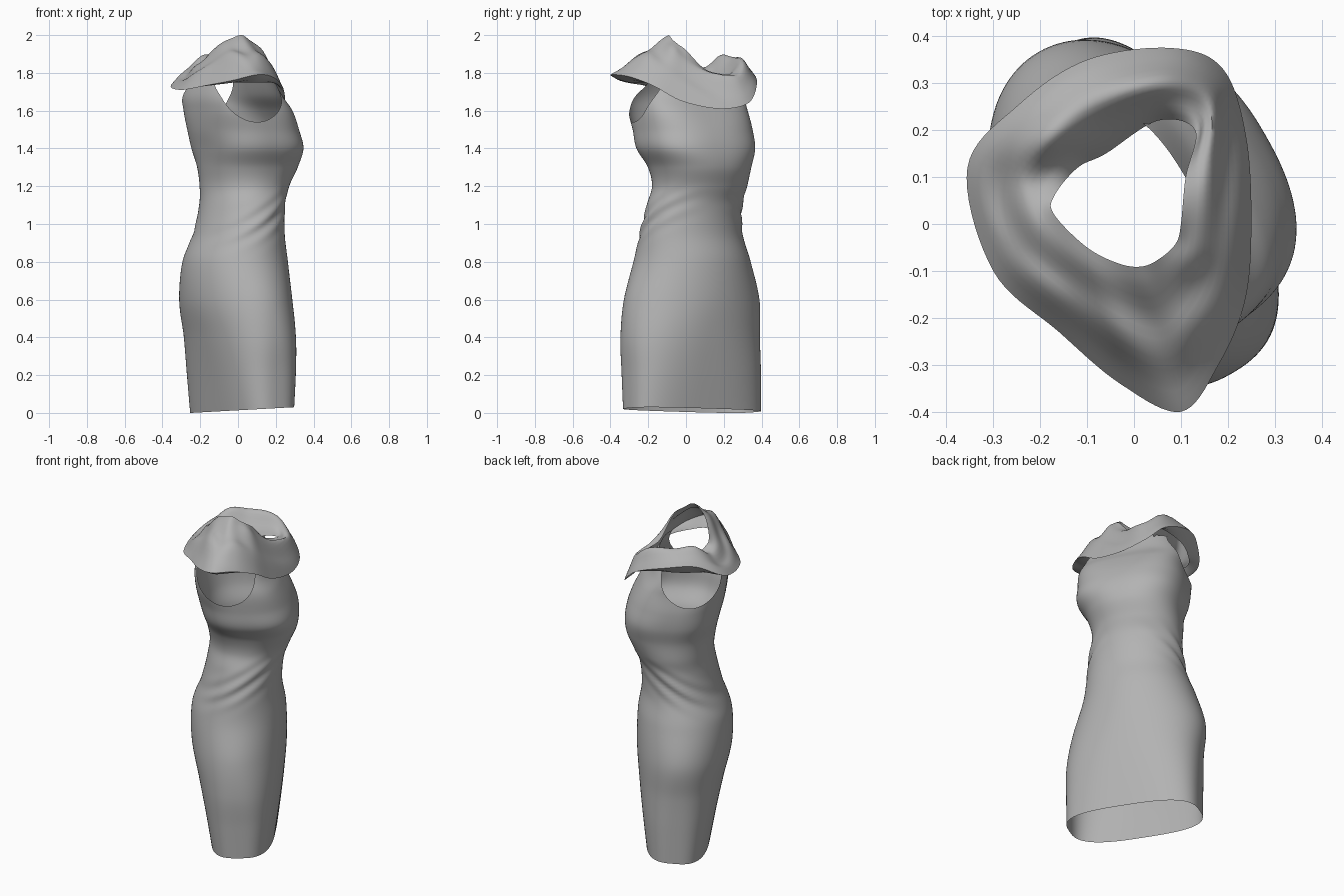
import bpy, bmesh, math
from mathutils import Vector
from mathutils.bvhtree import BVHTree

cube = bpy.data.objects.get("Cube")
if cube:
    bpy.data.objects.remove(cube, do_unlink=True)

# One grey cloth colour
cloth = bpy.data.materials.new("grey cloth")
cloth.use_nodes = True
grey = (0.45, 0.45, 0.45, 1)
cloth.diffuse_color = grey
bsdf = cloth.node_tree.nodes["Principled BSDF"]
bsdf.inputs["Base Color"].default_value = grey
bsdf.inputs["Roughness"].default_value = 0.8

TURN = math.radians(30)                      # direction the wearer faces
FRONT = Vector((math.cos(TURN), math.sin(TURN), 0))
SIDE = Vector((-math.sin(TURN), math.cos(TURN), 0))


def spline(rows, t, closed=False):
    """Smooth interpolation through rows of numbers."""
    n = len(rows)
    i = int(math.floor(t))
    if not closed:
        i = min(i, n - 2)
    f = t - i
    pick = (lambda k: rows[k % n]) if closed else (lambda k: rows[max(0, min(n - 1, k))])
    out = []
    for a, b, c, d in zip(pick(i - 1), pick(i), pick(i + 1), pick(i + 2)):
        out.append(b + 0.5 * f * (c - a + f * (2*a - 5*b + 4*c - d + f * (3*(b - c) + d - a))))
    return out


def loft(bm, rings):
    """Join closed rings of points into a sheet."""
    loops = [[bm.verts.new(p) for p in ring] for ring in rings]
    for low, high in zip(loops, loops[1:]):
        for i in range(len(low)):
            j = (i + 1) % len(low)
            bm.faces.new((low[i], low[j], high[j], high[i]))


def finish(bm, name):
    bmesh.ops.recalc_face_normals(bm, faces=bm.faces)
    mesh = bpy.data.meshes.new(name)
    bm.to_mesh(mesh)
    bm.free()
    mesh.materials.append(cloth)
    obj = bpy.data.objects.new(name, mesh)
    bpy.context.collection.objects.link(obj)
    bpy.ops.object.select_all(action="DESELECT")
    obj.select_set(True)
    bpy.context.view_layer.objects.active = obj
    bpy.ops.object.shade_smooth_by_angle(angle=math.radians(50))


# Dress body: height, centre x, centre y, half width, half depth, squareness
BODY = [
    (0.0, .022, .032, .388, .175, 3), (0.2, .018, .028, .39, .205, 2.7),
    (0.4, .01, .022, .393, .236, 2.3), (0.6, -.012, .03, .385, .265, 2),
    (0.8, -.015, .032, .325, .262, 2), (.95, .005, .028, .285, .226, 2),
    (1.1, .022, .045, .265, .214, 2), (1.2, .034, .072, .256, .226, 2.1),
    (1.3, .05, .072, .268, .252, 2.3), (1.4, .05, .052, .305, .265, 2.6),
    (1.5, .027, .035, .31, .262, 2.6), (1.6, 0, .01, .306, .24, 3),
    (1.68, -.03, 0, .3, .21, 3), (1.78, -.035, 0, .26, .175, 2.6)]


def power(v, n):
    return math.copysign(abs(v) ** (2 / n), v)


def body_ring(t, count=120):
    z, cx, cy, wide, deep, n = spline(BODY, t)
    ring = []
    for k in range(count):
        a = math.tau * k / count
        c, s = math.cos(a), math.sin(a)
        # diagonal gathers at both sides of the waist
        band = math.exp(-((z - 1.02 - .09 * c) / .08) ** 2) * s * s
        swell = 1 + .025 * band * math.sin(62 * (z - .16 * c))
        p = Vector((cx, cy, z))
        p += FRONT * (deep * power(c, n) * swell) + SIDE * (wide * power(s, n) * swell)
        p.z += max(0, p.x + .25) * .055 * max(0, 1 - z / .4)   # sloping hem
        ring.append(p)
    return ring


body = bmesh.new()
STEPS = 117
loft(body, [body_ring((len(BODY) - 1) * i / STEPS) for i in range(STEPS + 1)])

# Armholes: remove an ellipse on both sides, then round its edge on the cloth
HOLE_F, HOLE_Z, HOLE_W, HOLE_H = -.05, 1.70, .165, .16
surface = BVHTree.FromBMesh(body)


def hole_offset(p):
    return Vector(((p.dot(FRONT) - HOLE_F) / HOLE_W, (p.z - HOLE_Z) / HOLE_H))


inside = [f for f in body.faces
          if abs(f.calc_center_median().dot(SIDE)) > .1
          and hole_offset(f.calc_center_median()).length < 1]
bmesh.ops.delete(body, geom=inside, context="FACES")
for v in body.verts:
    d = hole_offset(v.co)
    if v.is_boundary and 1.5 < v.co.z < 1.775 and .6 < d.length < 1.5:
        d.normalize()
        out = SIDE * math.copysign(1, v.co.dot(SIDE))
        start = FRONT * (HOLE_F + HOLE_W * d.x) + out
        start.z = min(HOLE_Z + HOLE_H * d.y, 1.779)
        hit = surface.ray_cast(start, -out)[0]
        if hit:
            v.co = hit
finish(body, "dress_body")

# Cowl collar: outer edge x y z, inner edge x y z, lift of the roll between
COLLAR = [
    (.25, -.02, 1.65, .10, .0, 1.92, .03), (.24, .18, 1.61, .11, .1, 1.82, .05),
    (.19, .33, 1.64, .13, .2, 1.79, .06), (.08, .375, 1.74, .05, .22, 1.77, .09),
    (-.1, .35, 1.8, -.06, .15, 1.75, .1), (-.245, .255, 1.81, -.12, .12, 1.77, .09),
    (-.355, .12, 1.735, -.17, .06, 1.84, .02), (-.3, -.1, 1.71, -.17, .02, 1.88, .01),
    (-.16, -.23, 1.735, -.1, -.05, 1.95, .03), (-.03, -.34, 1.76, -.03, -.085, 1.985, .03),
    (.1, -.4, 1.79, .02, -.09, 2.0, .0), (.18, -.3, 1.78, .06, -.07, 1.975, .02),
    (.235, -.17, 1.73, .09, -.04, 1.95, .03)]


def collar_column(t, phase):
    r = spline(COLLAR, t, closed=True)
    outer, inner, lift = Vector(r[:3]), Vector(r[3:6]), r[6]
    under = outer.lerp(inner, .3)
    under.z = min(outer.z + .05, 1.75)       # edge tucked under the roll
    tuck = outer.lerp(under, .4) - Vector((0, 0, .008))
    column = [under, tuck]
    for i in range(15):
        s = i / 14
        p = outer.lerp(inner, s)
        arch = math.sin(math.pi * s)
        # soft folds running around the neck
        fold = .01 * math.sin(11 * s + 3 * math.sin(phase)) + .007 * math.sin(7 * phase + 6 * s)
        p.z += arch * (lift + fold)
        column.append(p)
    return column


collar = bmesh.new()
COUNT = 117
columns = [collar_column(len(COLLAR) * i / COUNT, math.tau * i / COUNT) for i in range(COUNT)]
loft(collar, list(zip(*columns)))
finish(collar, "cowl_collar")
